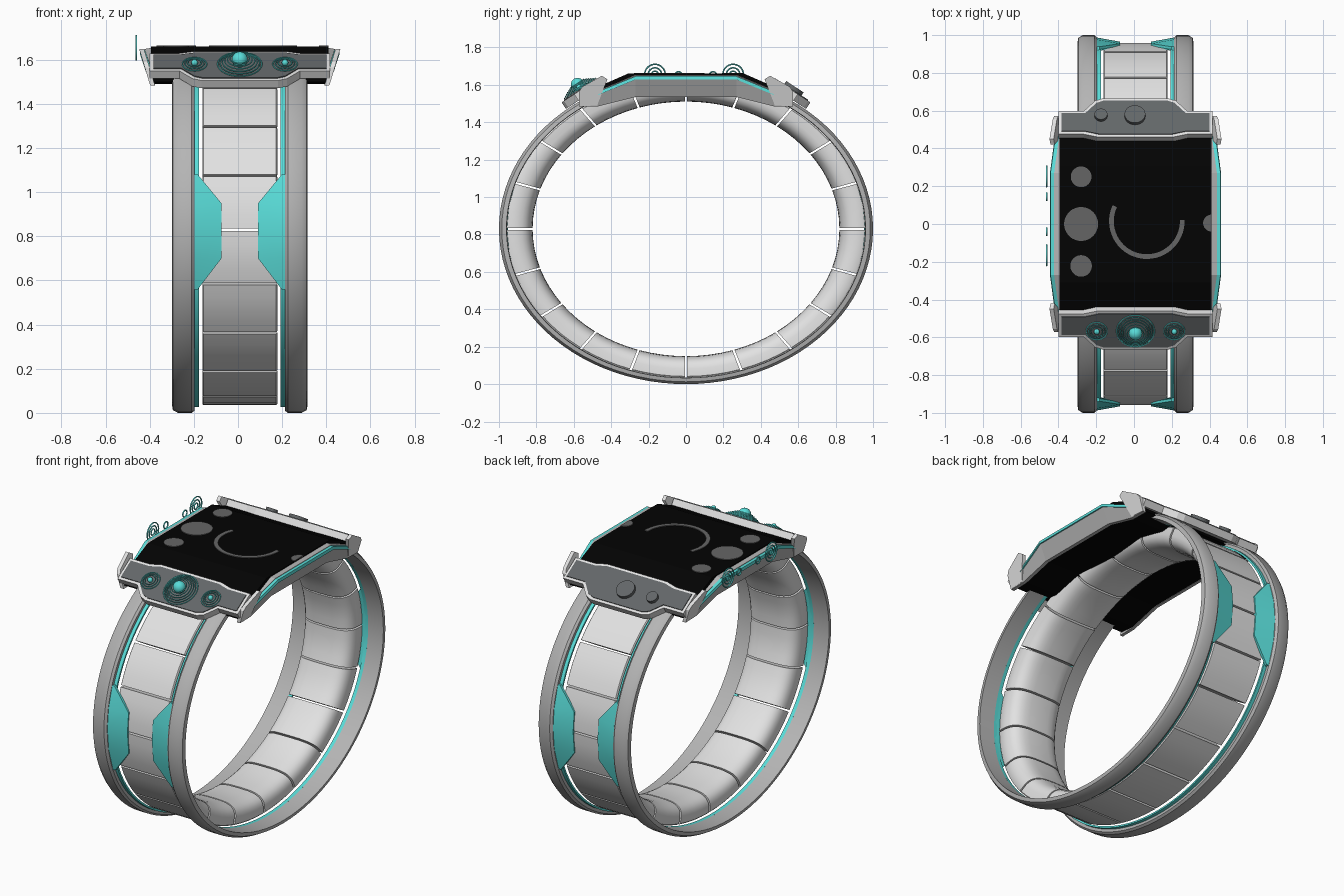
import bpy, bmesh, math

if "Cube" in bpy.data.objects:
    bpy.data.objects.remove(bpy.data.objects["Cube"])

C = 0.008  # centre line of the band and case


def mat(name, r, g, b):
    m = bpy.data.materials.new(name)
    m.diffuse_color = (r, g, b, 1)
    m.use_nodes = True
    m.node_tree.nodes["Principled BSDF"].inputs["Base Color"].default_value = m.diffuse_color
    return m


RIM = mat("mid_grey", 0.46, 0.46, 0.46)
LIGHT = mat("light_grey", 0.76, 0.76, 0.76)
TEAL = mat("teal", 0.10, 0.72, 0.69)
DARK = mat("dark_grey", 0.125, 0.135, 0.14)
BLACK = mat("black", 0.001, 0.001, 0.001)
ICON = mat("icon_grey", 0.13, 0.13, 0.13)


def finish(o, name, m, smooth=35):
    o.name = name
    o.data.materials.clear()
    o.data.materials.append(m)
    bpy.ops.object.select_all(action='DESELECT')
    o.select_set(True)
    bpy.context.view_layer.objects.active = o
    if smooth:
        bpy.ops.object.shade_smooth_by_angle(angle=math.radians(smooth))
    return o


def loft(name, rings, m, closed=False, smooth=35):
    """Skin a list of equal vertex rings, capped unless closed."""
    bm = bmesh.new()
    vs = [[bm.verts.new(p) for p in r] for r in rings]
    n, k = len(rings), len(rings[0])
    for i in range(n if closed else n - 1):
        a, b = vs[i], vs[(i + 1) % n]
        for j in range(k):
            bm.faces.new((a[j], a[(j + 1) % k], b[(j + 1) % k], b[j]))
    if not closed:
        bm.faces.new(vs[0])
        bm.faces.new(vs[-1])
    bmesh.ops.recalc_face_normals(bm, faces=bm.faces)
    me = bpy.data.meshes.new(name)
    bm.to_mesh(me)
    bm.free()
    o = bpy.data.objects.new(name, me)
    bpy.context.collection.objects.link(o)
    return finish(o, name, m, smooth)


def band(x, r, t):
    """Point on the oval band: t runs round from the bottom, r scales the oval."""
    return (C + x, r * math.sin(t), min(0.83 - 0.83 * r * math.cos(t), 1.58))


# Outer rims and teal inlay strips
N = 96
rim_sec = [(.205, .957), (.205, .988), (.218, 1), (.28, 1), (.303, .985), (.307, .96)]
strip_sec = [(.184, .957), (.184, .969), (.206, .969), (.206, .957)]
for s, side in ((-1, "left"), (1, "right")):
    for nm, sec, m in (("rim", rim_sec, RIM), ("inlay_strip", strip_sec, TEAL)):
        loft(f"{side}_{nm}", [[band(s * x, r, 2 * math.pi * i / N) for x, r in sec]
                              for i in range(N)], m, True)
    # Wide teal plates at the front and back of the band
    for f, end in ((-1, "front"), (1, "back")):
        rings = []
        for z, inner in ((.56, .19), (.70, .083), (.83, .083), (.95, .083), (1.08, .19)):
            y = math.sqrt(1 - ((z - .83) / .83) ** 2)
            yi = y - .012 - .022 * (.206 - inner) / .12
            rings.append([(C + s * .204, f * (y - .013), z), (C + s * inner, f * yi, z),
                          (C + s * inner, f * (yi - .014), z), (C + s * .204, f * (y - .04), z)])
        loft(f"{side}_{end}_inlay_plate", rings, TEAL)

# Twenty band links, flat outside, full sides and a rounded inside
link_sec = [(.17, .95), (.165, .957), (-.165, .957), (-.17, .95)]
link_sec += [(-.17 * math.copysign(abs(math.cos(a)) ** .6, math.cos(a)), .95 - .13 * math.sin(a) ** .6)
             for a in (math.pi * i / 16 for i in range(1, 16))]
for k in range(20):
    a0 = math.radians(18 * k) + .007
    da = math.radians(18) - .014
    loft(f"band_link_{k}", [[band(x, r, a0 + da * i / 4) for x, r in link_sec]
                            for i in range(5)], LIGHT, smooth=40)

# Black screen body
half = [(.31, 1.66), (.47, 1.59), (.56, 1.50), (.46, 1.49), (.27, 1.537)]
prof = half + [(-y, z) for y, z in reversed(half)]
loft("screen_body", [[(C + x, y, z) for y, z in prof] for x in (-.403, .403)], BLACK, smooth=0)


# Flat icons on the screen
def decal(name, pts):
    loft(name, [[(x, y, z) for x, y in pts] for z in (1.656, 1.664)], ICON, smooth=0)


def arc(cx, cy, r, a0, a1, n=32):
    return [(cx + r * math.cos(math.radians(a0 + (a1 - a0) * i / n)),
             cy + r * math.sin(math.radians(a0 + (a1 - a0) * i / n))) for i in range(n + 1)]


for i, (y, r) in enumerate(((.25, .055), (0, .09), (-.222, .057))):
    decal(f"screen_dot_{i}", arc(-.28, y, r, 0, 350))
decal("screen_half_dot", arc(.411, .005, .045, 90, 270))
decal("screen_arc", arc(.068, .015, .2, 155, 362) + arc(.068, .015, .175, 362, 155))

# Side plates with teal top edges and an inner rail
stations = [(-.47, 1.55, 1.485, .42), (-.27, 1.632, 1.535, .447),
            (.27, 1.632, 1.535, .447), (.47, 1.55, 1.485, .42)]
ends = [(-.57, 1.51, 1.483, .41)] + stations + [(.57, 1.51, 1.483, .41)]
for s, side in ((-1, "left"), (1, "right")):
    def X(v):
        return C + s * v
    loft(f"{side}_side_plate", [[(X(x), y, zt), (X(.405), y, zb), (X(.385), y, zb), (X(.395), y, zt)]
                                for y, zt, zb, x in ends], RIM, smooth=0)
    loft(f"{side}_side_edge", [[(X(x + .006), y, zt - .004), (X(x + .003), y, zt + .014),
                                (X(x - .016), y, zt + .014), (X(x - .016), y, zt - .004)]
                               for y, zt, zb, x in stations], TEAL, smooth=0)
    loft(f"{side}_side_rail", [[(X(x - .016), y, zt), (X(x - .016), y, zt + .017),
                                (X(.402), y, zt + .022), (X(.402), y, zt)]
                               for y, zt, zb, x in stations], RIM, smooth=0)

TILT = 0.577


def on_plate(u, v, n, f):
    """Point on a sloping end plate: u across, v up the slope, n out of it."""
    return (C + u, f * (.55 - .838 * v + .545 * n), 1.555 + .545 * v + .838 * n)


def outline(g):
    q = [(.40 + g, .095 + g), (.27 + g / 2, .095 + g), (.20 + g / 2, .112 + g)]
    w = [(.17 + g / 2, -.115 - g), (.21 + g / 2, -.1 - g), (.27 + g / 2, -.035 - g), (.40 + g, -.035 - g)]
    right = q[::-1] + w[::-1]
    return right + [(-u, v) for u, v in reversed(right)]


# Sloping end plates with raised light borders and corner wings
wing = [(.572, 1.565), (.555, 1.59), (.45, 1.648), (.42, 1.63), (.475, 1.49), (.572, 1.485)]
for f, end in ((-1, "front"), (1, "back")):
    loft(f"{end}_plate_border", [[on_plate(u, v, n, f) for u, v in outline(.008)]
                                 for n in (-.02, .022)], LIGHT, smooth=0)
    loft(f"{end}_plate", [[on_plate(u, v, n, f) for u, v in outline(-.008)]
                          for n in (0, .027)], DARK, smooth=0)
    for s, side in ((-1, "left"), (1, "right")):
        loft(f"{end}_{side}_wing", [[(C + s * (.408 + (z - 1.49) * .3 - d), f * y, z) for y, z in wing]
                                    for d in (0, .022)], LIGHT, smooth=0)


def ring(name, loc, rot, R, r, m=TEAL):
    bpy.ops.mesh.primitive_torus_add(location=loc, rotation=rot, major_radius=R, minor_radius=r,
                                     major_segments=40, minor_segments=6)
    finish(bpy.context.object, name, m, 60)


def dome(name, loc, r):
    bpy.ops.mesh.primitive_uv_sphere_add(location=loc, radius=r, segments=24, ring_count=12)
    finish(bpy.context.object, name, TEAL, 60)


# Teal ring-and-dome ornaments on the front plate
for u, radii, step, d in ((0, (.1, .09, .079, .068, .056, .044), .006, .036),
                          (-.205, (.055, .043, .031), .004, .015),
                          (.205, (.055, .043, .031), .004, .015)):
    for i, R in enumerate(radii):
        ring(f"ornament_ring_{u}_{i}", on_plate(u, 0, .031 + step * i, -1), (TILT, 0, 0), R, .003)
    dome(f"ornament_dome_{u}", on_plate(u, 0, .03 + step * len(radii) * .7, -1), d)

# Round buttons on the back plate
for nm, u, r in (("large", -.003, .055), ("small", -.183, .034)):
    bpy.ops.mesh.primitive_cylinder_add(vertices=40, radius=r, depth=.04,
                                        location=on_plate(u, -.008, .027, 1), rotation=(-TILT, 0, 0))
    finish(bpy.context.object, f"{nm}_button", DARK)

# Thin upright rings beside the left edge
for i, (y, z, radii) in enumerate(((-.166, 1.655, (.055, .036, .018)), (.252, 1.655, (.055, .036, .018)),
                                   (-.04, 1.65, (.02,)), (.145, 1.65, (.02,)))):
    for j, R in enumerate(radii):
        ring(f"side_ring_{i}_{j}", (-.462, y, z), (0, math.pi / 2, 0), R, .004)
